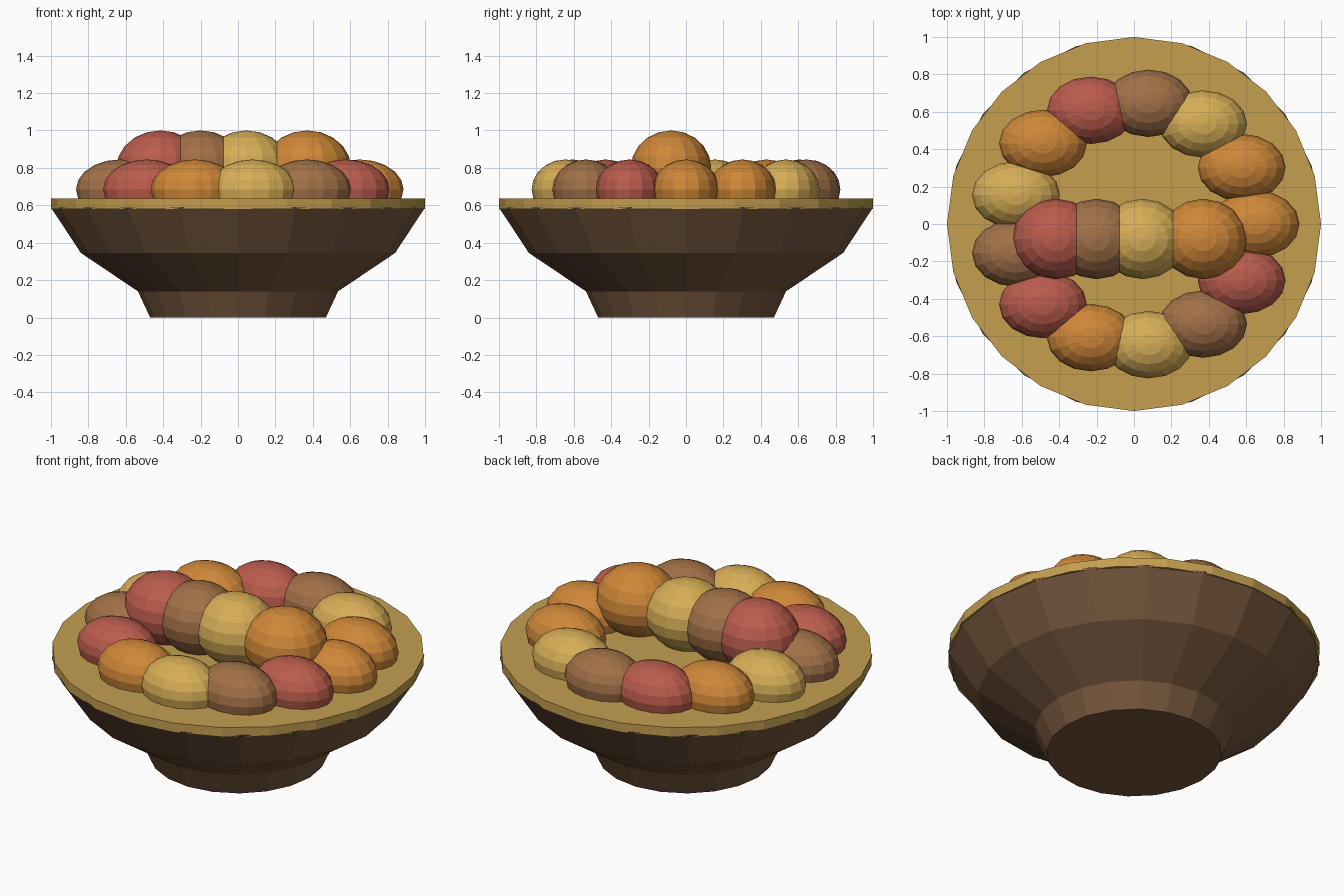
import bpy
import bmesh
import math

cube = bpy.data.objects.get("Cube")
if cube:
    bpy.data.objects.remove(cube, do_unlink=True)


def material(name, srgb):
    """Flat material from an sRGB colour, stored as linear values."""
    col = [((c + 0.055) / 1.055) ** 2.4 for c in srgb] + [1.0]
    mat = bpy.data.materials.new(name)
    mat.use_nodes = True
    mat.diffuse_color = col
    bsdf = next(n for n in mat.node_tree.nodes if n.type == 'BSDF_PRINCIPLED')
    bsdf.inputs["Base Color"].default_value = col
    return mat


dark_wood = material("dark wood", (0.46, 0.34, 0.24))
gold = material("gold", (0.77, 0.62, 0.31))
yellow = material("yellow", (0.84, 0.68, 0.34))
orange = material("orange", (0.81, 0.53, 0.22))
red = material("red", (0.73, 0.36, 0.30))
brown = material("brown", (0.63, 0.44, 0.28))


def add_object(name, bm, mat):
    mesh = bpy.data.meshes.new(name)
    bm.normal_update()
    bm.to_mesh(mesh)
    bm.free()
    mesh.materials.append(mat)
    obj = bpy.data.objects.new(name, mesh)
    bpy.context.collection.objects.link(obj)
    return obj


def turned(name, profile, sides, mat):
    """Closed faceted solid turned around z from (radius, height) points."""
    bm = bmesh.new()
    rings = []
    for r, z in profile:
        angles = [math.tau * i / sides for i in range(sides)]
        rings.append([bm.verts.new((r * math.cos(a), r * math.sin(a), z)) for a in angles])
    for low, high in zip(rings, rings[1:]):
        for i in range(sides):
            j = (i + 1) % sides
            bm.faces.new((low[i], low[j], high[j], high[i]))
    bm.faces.new(rings[0][::-1])
    bm.faces.new(rings[-1])
    return add_object(name, bm, mat)


def fruit(name, centre, size, mat):
    """Faceted ellipsoid."""
    bm = bmesh.new()
    bmesh.ops.create_uvsphere(bm, u_segments=16, v_segments=10, radius=1)
    bmesh.ops.scale(bm, vec=size, verts=bm.verts)
    obj = add_object(name, bm, mat)
    obj.location = centre
    return obj


# Bowl with its foot, and the flat disc that fills it
turned("bowl", [(0.47, 0), (0.535, 0.14), (0.84, 0.345), (1.0, 0.588)], 20, dark_wood)
turned("top_disc", [(1.0, 0.58), (1.0, 0.635)], 24, gold)

# Outer ring of fruit
cycle = [orange, yellow, brown, red]
count = 13
for i in range(count):
    a = math.tau * i / count
    mat = orange if i == 0 else cycle[(i - 1) % 4]
    fruit(f"ring_fruit_{i + 1}", (0.65 * math.cos(a), 0.65 * math.sin(a), 0.685),
          (0.235, 0.18, 0.16), mat)

# Raised row of fruit across the middle
for x, mat in zip((-0.415, -0.2, 0.045, 0.37), (red, brown, yellow, orange)):
    fruit(f"top_fruit_{mat.name}", (x, -0.08, 0.8), (0.235, 0.215, 0.2), mat)
